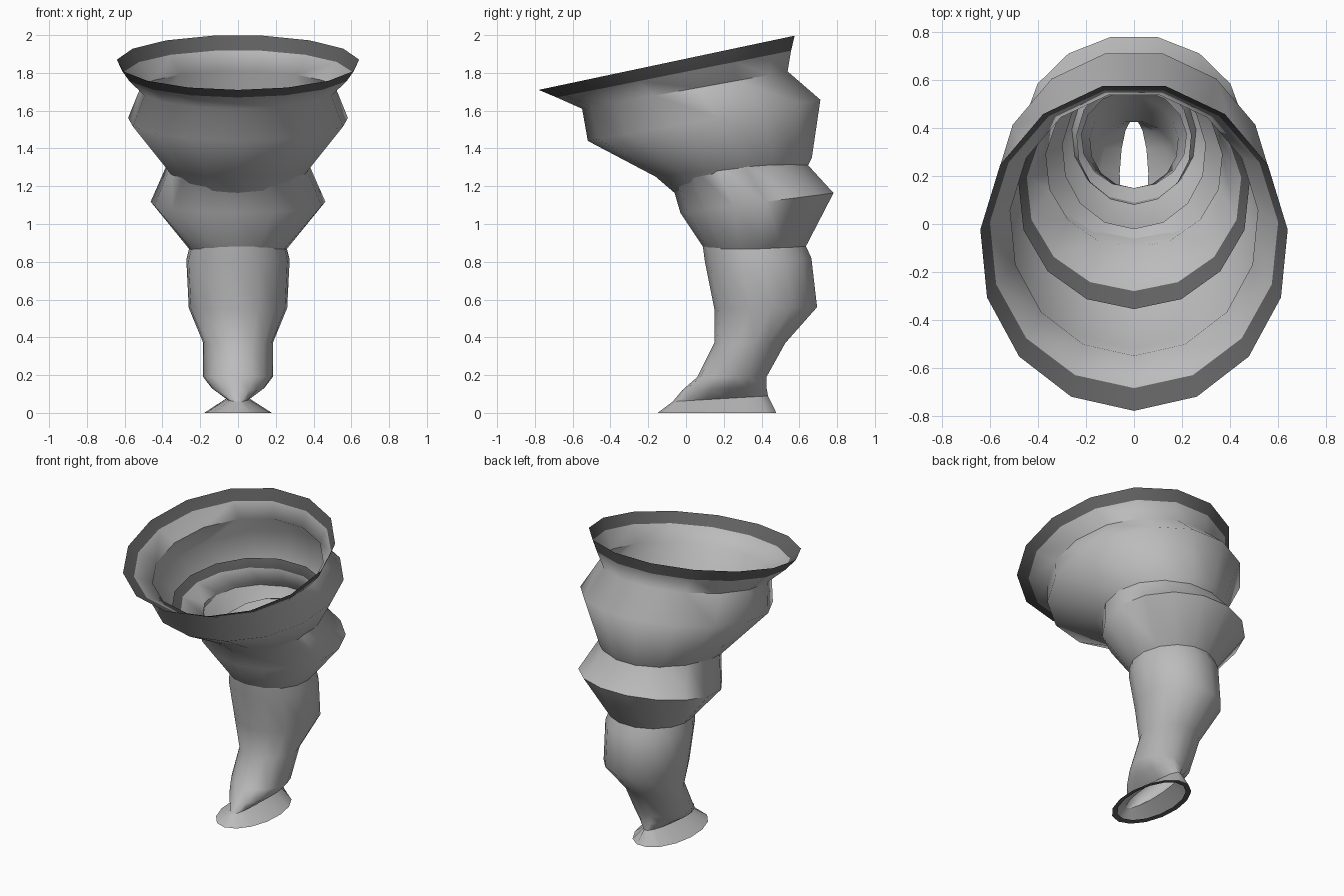
import bpy, bmesh, math

cube = bpy.data.objects.get("Cube")
if cube:
    bpy.data.objects.remove(cube, do_unlink=True)

SIDES = 15


def make_material(name, value):
    mat = bpy.data.materials.new(name)
    mat.use_nodes = True
    color = (value, value, value, 1)
    mat.diffuse_color = color
    bsdf = mat.node_tree.nodes["Principled BSDF"]
    bsdf.inputs["Base Color"].default_value = color
    bsdf.inputs["Roughness"].default_value = 0.8
    return mat


GREY = make_material("light grey", 0.5)
DARK = make_material("dark grey", 0.12)


def add_ring(bm, front_y, front_z, back_y, back_z, half_width):
    """Tilted elliptical ring with one vertex at the very front."""
    ring = []
    for i in range(SIDES):
        a = math.tau * i / SIDES
        s = (1 - math.cos(a)) / 2
        ring.append(bm.verts.new((half_width * math.sin(a),
                                  front_y + (back_y - front_y) * s,
                                  front_z + (back_z - front_z) * s)))
    return ring


def make_funnel(name, sections, dark_bands=()):
    """Open shell lofted from the top ring down."""
    bm = bmesh.new()
    rings = [add_ring(bm, *s) for s in sections]
    for band, (upper, lower) in enumerate(zip(rings, rings[1:])):
        for i in range(SIDES):
            j = (i + 1) % SIDES
            face = bm.faces.new((upper[i], lower[i], lower[j], upper[j]))
            face.material_index = 1 if band in dark_bands else 0
    mesh = bpy.data.meshes.new(name)
    bm.to_mesh(mesh)
    bm.free()
    mesh.materials.append(GREY)
    mesh.materials.append(DARK)
    obj = bpy.data.objects.new(name, mesh)
    bpy.context.collection.objects.link(obj)
    bpy.ops.object.select_all(action="DESELECT")
    obj.select_set(True)
    bpy.context.view_layer.objects.active = obj
    bpy.ops.object.shade_smooth_by_angle(angle=math.radians(60))


# Each section: front y, front z, back y, back z, half width
# Wide upper funnel with its dark rim
make_funnel("upper_funnel", [
    (-0.78, 1.71, 0.59, 2.0, 0.645),
    (-0.685, 1.67, 0.57, 1.92, 0.605),
    (-0.55, 1.61, 0.55, 1.81, 0.52),
    (-0.52, 1.44, 0.725, 1.66, 0.585),
    (-0.16, 1.25, 0.675, 1.35, 0.39),
    (-0.02, 1.13, 0.62, 1.25, 0.3),
], dark_bands=[0])

# Middle funnel nested inside the upper one
make_funnel("middle_funnel", [
    (-0.355, 1.39, 0.60, 1.52, 0.485),
    (-0.28, 1.36, 0.58, 1.46, 0.45),
    (-0.10, 1.30, 0.61, 1.36, 0.37),
    (-0.03, 1.06, 0.79, 1.165, 0.465),
    (0.09, 0.88, 0.64, 0.88, 0.27),
    (0.15, 0.80, 0.56, 0.83, 0.22),
], dark_bands=[0])

# Narrow stem pinching down to the ground and flaring into a foot
make_funnel("lower_stem", [
    (0.08, 0.95, 0.61, 0.95, 0.24),
    (0.10, 0.80, 0.67, 0.82, 0.275),
    (0.15, 0.55, 0.70, 0.56, 0.262),
    (0.15, 0.37, 0.53, 0.37, 0.185),
    (0.06, 0.19, 0.43, 0.19, 0.185),
    (-0.02, 0.12, 0.43, 0.14, 0.14),
    (-0.07, 0.06, 0.44, 0.09, 0.06),
])

# Foot with a dark ring underneath
make_funnel("foot", [
    (-0.07, 0.06, 0.44, 0.09, 0.06),
    (-0.15, 0.0, 0.485, 0.0, 0.18),
    (-0.11, 0.005, 0.445, 0.005, 0.15),
], dark_bands=[1])
